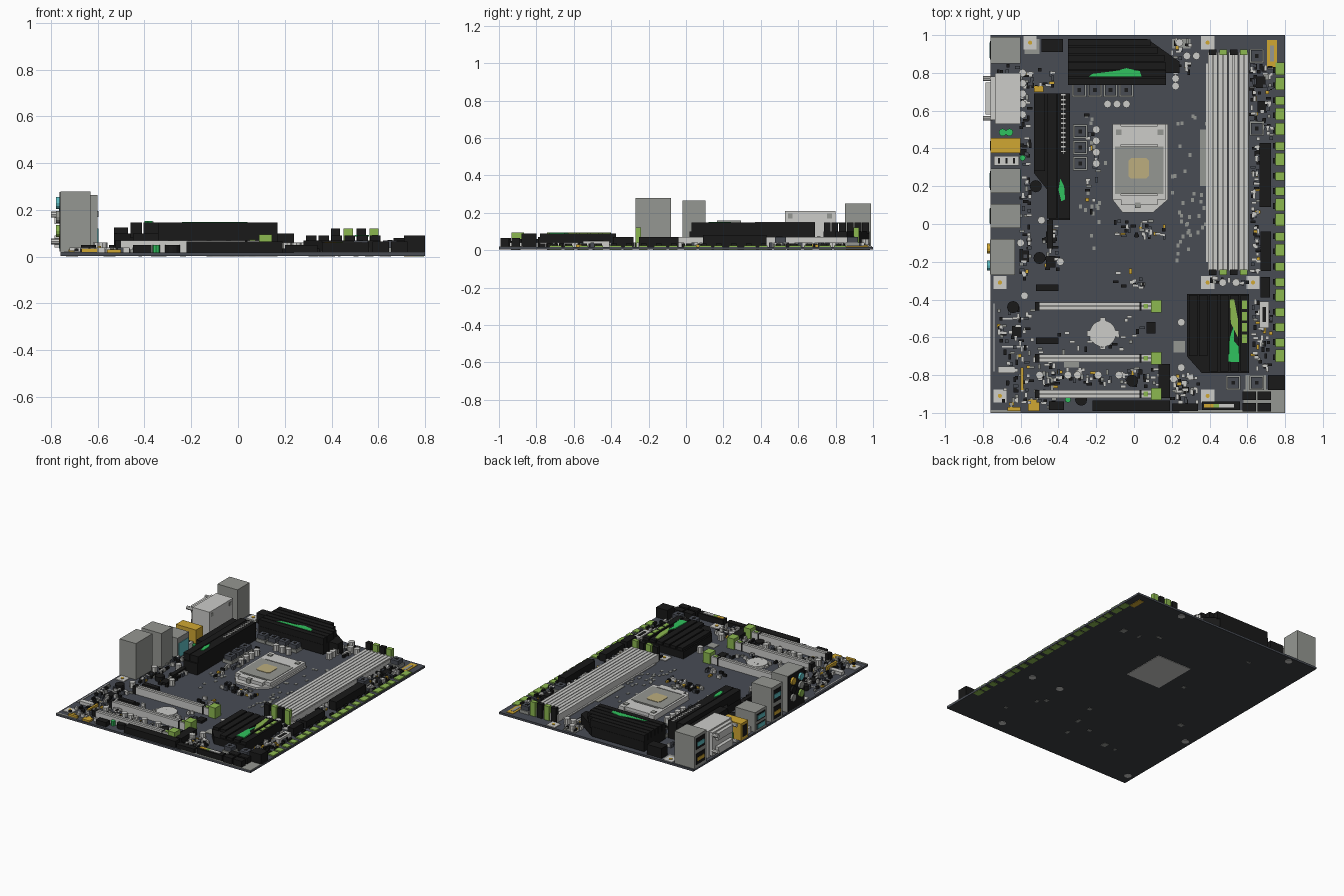
import bpy, bmesh, math, random
from mathutils import Matrix

random.seed(4)
cube = bpy.data.objects.get("Cube")
if cube:
    bpy.data.objects.remove(cube, do_unlink=True)


def material(name, *rgb):
    m = bpy.data.materials.new(name)
    col = [((c / 255 + 0.055) / 1.055) ** 2.4 for c in rgb] + [1]
    m.diffuse_color = col
    m.use_nodes = True
    for n in m.node_tree.nodes:
        if n.type == 'BSDF_PRINCIPLED':
            n.inputs["Base Color"].default_value = col
    return m


slate = material("slate", 72, 76, 84)
charcoal = material("charcoal", 61, 64, 67)
black = material("black", 25, 25, 25)
grey = material("mid grey", 149, 151, 146)
light = material("light grey", 204, 204, 201)
lime = material("lime", 140, 184, 80)
emerald = material("emerald", 48, 194, 94)
gold = material("gold", 208, 167, 50)
teal = material("teal", 95, 190, 195)
tan = material("tan", 188, 174, 126)
T = 0.018  # top of the board


def finish(name, bm, mat):
    me = bpy.data.meshes.new(name)
    bmesh.ops.recalc_face_normals(bm, faces=bm.faces)
    bm.to_mesh(me)
    bm.free()
    me.materials.append(mat)
    ob = bpy.data.objects.new(name, me)
    bpy.context.collection.objects.link(ob)
    return ob


def boxes(name, mat, *items):
    """Each item is x0, x1, y0, y1, top and optionally bottom."""
    bm = bmesh.new()
    for x0, x1, y0, y1, top, *low in items:
        z0 = low[0] if low else T - 0.002
        m = Matrix.Translation(((x0 + x1) / 2, (y0 + y1) / 2, (z0 + top) / 2))
        m = m @ Matrix.Diagonal((x1 - x0, y1 - y0, top - z0, 1))
        bmesh.ops.create_cube(bm, size=1, matrix=m)
    return finish(name, bm, mat)


def around(points, w, d, top, low=T - 0.002):
    return [(x - w / 2, x + w / 2, y - d / 2, y + d / 2, top, low) for x, y in points]


def prism(name, mat, pts, z0, z1):
    bm = bmesh.new()
    face = bm.faces.new([bm.verts.new((x, y, z0)) for x, y in pts])
    up = bmesh.ops.extrude_face_region(bm, geom=[face])["geom"]
    bmesh.ops.translate(bm, vec=(0, 0, z1 - z0), verts=[v for v in up if isinstance(v, bmesh.types.BMVert)])
    return finish(name, bm, mat)


def discs(name, mat, points, r, z0, z1, axis='Z', sides=12):
    bm = bmesh.new()
    turn = Matrix.Rotation(math.pi / 2, 4, 'Y') if axis == 'X' else Matrix()
    for x, y, *z in points:
        m = Matrix.Translation((x, y, z[0] if z else (z0 + z1) / 2)) @ turn
        bmesh.ops.create_cone(bm, cap_ends=True, segments=sides, radius1=r, radius2=r, depth=z1 - z0, matrix=m)
    return finish(name, bm, mat)


# Circuit board, darker underneath
board = boxes("circuit_board", slate, (-.76, .8, -1, 1, T, .003))
board.data.materials.append(charcoal)
for p in board.data.polygons:
    p.material_index = int(p.normal.z < -0.5)
boxes("socket_back_plate", light, (-.11, .17, .13, .46, .004, 0))
boxes("board_edge_trim", grey, (.24, .8, -1, -.985, .021), (.58, .8, -.99, -.875, .021), (-.76, -.6, -.999, -.985, .021),
      (.59, .7, -.875, -.8, .021), (.2, .3, .93, .98, .021), (-.58, -.5, .9, .98, .02))

# Mounting pads
pads = [(-.71, -.31), (-.71, -.91), (.39, -.91), (.39, .96), (-.55, .96), (.39, -.31), (.63, -.31)]
boxes("mounting_pads", light, *around(pads, .07, .07, .023))
discs("mounting_rings", gold, pads, .011, .02, .027)
discs("mounting_pads_below", light, pads, .025, 0, .004)
boxes("underside_joints", grey, *[(x, x + random.uniform(.01, .04), y, y + random.uniform(.01, .05), .004, .001)
      for x, y in [(random.uniform(-.65, .65), random.uniform(-.9, .9)) for i in range(16)]])

# Rear ports
boxes("rear_port_shells", grey, (-.76, -.6, .85, .99, .25), (-.76, -.6, .165, .295, .16),
      (-.76, -.6, -.02, .105, .265), (-.76, -.63, -.27, -.08, .28))
boxes("rear_port_inner_face", teal, (-.602, -.597, .175, .285, .12))
boxes("video_port_body", light, (-.735, -.6, .53, .8, .21), (-.76, -.735, .55, .78, .2, .03))
boxes("video_port_plugs", light, (-.785, -.76, .58, .75, .19, .14), (-.785, -.76, .58, .75, .09, .04))
boxes("video_port_rivets", grey, *[(-.602, -.597, y, y + .025, .195, .17) for y in (.545, .755)])
discs("video_port_screws", light, [(-.775, y, z) for y in (.56, .77) for z in (.065, .18)], .013, 0, .05, 'X', 8)
boxes("digital_port", gold, (-.76, -.6, .375, .455, .14))
boxes("small_video_port", light, (-.74, -.61, .31, .36, .06))
boxes("small_video_port_gaps", black, *around([(-.715, .335), (-.675, .335), (-.635, .335)], .012, .03, .064))
discs("keyboard_port_pins", emerald, [(-.695, .485), (-.66, .485)], .02, T, .07)
discs("status_lights", emerald, [(-.59, .35), (-.35, -.93)], .016, T, .05, sides=8)
boxes("port_openings", black, *[(-.763, -.758, y0, y1, z1, z0) for y0, y1, z0, z1 in [
      (.87, .97, .15, .23), (.87, .97, .04, .12), (.18, .28, .09, .14), (.18, .28, .03, .07),
      (0, .085, .15, .24), (0, .085, .03, .12), (-.268, -.082, .022, .277), (.39, .44, .04, .12)]])
boxes("fast_port_tongues", teal, *[(-.766, -.76, y, y + .08, z + .03, z) for y, z in
      [(.19, .1), (.19, .035), (.003, .18), (.88, .17)]])
boxes("slow_port_tongues", gold, (-.766, -.76, .88, .96, .09, .065), (-.766, -.76, .003, .08, .085, .06))
for name, mat, y, z in [("line_jack", teal, -.22, .23), ("side_jack", grey, -.22, .17), ("front_jack", lime, -.22, .11),
                        ("bass_jack", gold, -.13, .23), ("rear_jack", black, -.13, .17), ("optical_jack", grey, -.13, .11)]:
    discs(name, mat, [(-.768, y, z)], .026, 0, .02, 'X')

# Top heatsink with long ribs
prism("top_heatsink_base", black, [(-.35, .735), (.17, .735), (.17, .8), (.24, .8), (.24, .86), (.07, .98), (-.35, .98)], .03, .1)
for i in range(6):
    y = .737 + i * .041
    end = .17 if y < .85 else .17 - (y - .85) * .9
    boxes("top_heatsink_rib", black, (-.35, end, y, y + .036, .147, .09))
prism("top_heatsink_accent", emerald, [(-.24, .78), (.04, .78), (.03, .81), (-.04, .825), (-.1, .81), (-.22, .795)], .143, .149)

# Left heatsink with ribs and a pale comb
prism("left_heatsink_base", black, [(-.45, .02), (-.34, .02), (-.34, .69), (-.53, .69), (-.53, .27), (-.45, .17)], T, .1)
boxes("left_heatsink_ribs", black, (-.53, -.47, .28, .69, .125, .1), (-.46, -.41, .03, .69, .147, .08),
      (-.405, -.34, .03, .69, .147, .08), (-.46, -.43, -.13, .02, .05))
boxes("left_heatsink_comb", light, (-.377, -.372, .37, .69, .15, .14),
      *[(-.387, -.362, .38 + i * .025, .387 + i * .025, .15, .14) for i in range(13)])
prism("left_heatsink_accent", emerald, [(-.385, .12), (-.365, .13), (-.37, .2), (-.39, .24), (-.4, .18)], .145, .152)

# Lower heatsink with slanted front corner
prism("lower_heatsink_base", black, [(.36, -.79), (.61, -.79), (.61, -.37), (.28, -.37), (.28, -.7)], T, .07)
boxes("lower_heatsink_ribs", black, *[(.29 + i * .055, .335 + i * .055, -.7 if i < 2 else -.78, -.375, .09, .06)
      for i in range(6)])
prism("lower_heatsink_accent", emerald, [(.5, -.73), (.56, -.73), (.555, -.65), (.53, -.62), (.53, -.54), (.505, -.6)], .087, .094)
prism("lower_heatsink_stripe", lime, [(.51, -.52), (.55, -.6), (.55, -.5), (.53, -.4), (.505, -.4)], .087, .094)
boxes("lower_heatsink_dashes", lime, *[(.573, .598, y, y + .045, .094, .087) for y in (-.63, -.57, -.51, -.45)])

# Processor socket
prism("socket_base", light, [(-.06, .06), (.1, .06), (.18, .13), (.18, .53), (-.115, .53), (-.115, .13)], T, .032)
boxes("socket_frame", light, (-.115, -.07, .13, .53, .055), (.125, .17, .13, .53, .055),
      (-.115, .17, .42, .52, .055), (-.07, .125, .1, .15, .055))
boxes("processor_lid", grey, (-.1, .155, .16, .41, .058))
prism("processor_mark", tan, [(-.03, .255), (-.015, .24), (.065, .24), (.08, .255), (.08, .335), (.065, .35), (-.015, .35), (-.03, .335)], .055, .061)
boxes("socket_screws", grey, *around([(-.08, .485), (.14, .485), (.02, .1)], .03, .03, .06))

# Memory slots with latches
for i in range(4):
    x = .417 + i * .055
    boxes("memory_slot", light, (x - .026, x - .002, -.25, .91, .07), (x + .002, x + .024, -.25, .91, .07),
          (x - .026, x + .026, -.25, .91, .062))
    boxes("memory_latch", lime if i % 2 else black, *around([(x, -.255), (x, .91)], .04, .03, .12))
boxes("memory_slot_side", light, (.38, .392, -.2, .85, .024))

# Expansion slots with latches
for y in (-.435, -.71, -.9):
    boxes("expansion_slot", light, (-.51, .09, y - .02, y - .003, .07), (-.51, .09, y + .003, y + .02, .07),
          (-.51, .09, y - .02, y + .02, .06))
    boxes("expansion_latch", lime, (.09, .145, y - .033, y + .033, .095))
    boxes("expansion_slot_lever", lime, (.05, .075, y - .012, y + .012, .074))
    boxes("expansion_slot_ends", black, (-.525, -.5, y - .022, y + .022, .072), (.03, .04, y - .022, y + .022, .072))
boxes("short_slots", black, (-.52, -.4, -.355, -.32, .05), (-.52, -.4, -.635, -.6, .05))

# Coin cell
discs("coin_cell", light, [(-.165, -.58)], .07, T, .035, sides=24)
boxes("coin_cell_clips", light, *around([(-.235, -.58), (-.095, -.58), (-.165, -.65), (-.165, -.51)], .03, .03, .03))

# Power chokes
chokes = [(-.29 + i * .083, .71) for i in range(4)] + [(-.285, .49 - i * .085) for i in range(3)]
chokes += [(.65, .89), (.65, .505), (.525, -.84), (.65, -.84)]
boxes("choke_trays", grey, *around(chokes, .075, .075, .04))
boxes("chokes", slate, *around(chokes, .06, .06, .07))
boxes("choke_dimples", black, *around(chokes, .02, .02, .072))

# Capacitors
caps = [(-.2, .5 - i * .06) for i in range(4)] + [(-.14 + i * .05, .635) for i in range(3)]
caps += [(.22, .81), (.22, .77), (.22, .73), (-.35, -.8), (-.3, -.8), (-.19, -.8), (-.08, -.8), (-.5, -.8)]
caps += [(-.59, .8 - i * .055) for i in range(5)] + [(.25, -.52), (.25, -.76), (.21, -.82), (-.6, -.1), (-.58, -.38)]
caps += [(.28, .89), (.33, .89), (.24, .96), (-.39, -.2), (-.49, .02), (.47, -.31), (.54, -.31)]
discs("capacitors", light, caps, .021, T, .06, sides=8)
discs("dark_capacitors", black, [(-.52, .2), (-.5, -.18), (-.01, -.83), (-.28, -.93), (-.64, -.44)], .032, T, .05)

# Connectors along the edges
boxes("power_connectors", black, (.665, .725, .09, .43, .08), (.67, .725, -.25, -.04, .07), (.67, .72, -.39, -.28, .07),
      (-.49, -.375, .91, .98, .09), (.71, .8, -.88, -.8, .09), (-.22, .19, -.99, -.935, .065), (.13, .19, -.92, -.74, .06),
      (-.45, -.37, -.985, -.94, .05), (.2, .34, -.99, -.95, .05), (.36, .56, -.985, -.94, .06))
boxes("front_headers", black, *around([(x, y) for x in (.61, .69) for y in (-.97, -.91)], .07, .045, .065))
boxes("edge_strip", black, *[(.735, .75, y / 100, y / 100 + .03, .035) for y in range(-72, 82, 8)])
boxes("edge_lights", lime, *[(.75, .796, y / 100, y / 100 + random.choice((.045, .065)), .026, 0) for y in range(-73, 80, 8)])
boxes("gold_connector", gold, (.705, .757, .83, .975, .022))
boxes("gold_connector_core", grey, (.72, .742, .86, .945, .024))
boxes("gold_connector_joint", gold, (.71, .75, .85, .95, .004, 0))
boxes("switch_panel", light, (.665, .715, -.55, -.41, .05), (.45, .53, -.972, -.952, .064))
boxes("switch_panel_window", black, (.68, .7, -.52, -.44, .052))
boxes("switch_panel_light", lime, (.42, .45, -.972, -.952, .064))
boxes("gold_headers", gold, (-.6, -.585, -.88, -.76, .045), (-.56, -.5, -.99, -.93, .03), (-.53, -.48, .7, .73, .04),
      (-.67, -.6, -.99, -.97, .035), (.37, .42, -.972, -.952, .064), (-.44, -.42, .05, .1, .04))

# Sound chip and its trace
boxes("sound_chip_frame", light, (-.7, -.56, -.505, -.497, .022), (-.7, -.56, -.655, -.647, .022), (-.745, -.738, -.78, -.42, .021))
boxes("chips", black, *around([(-.62, -.57), (.09, -.55), (-.44, -.07), (-.44, -.2), (.68, .62), (.67, .75), (-.58, -.17)], .05, .06, .035))
boxes("crystal", light, (-.72, -.63, -.79, -.755, .04))

# Small surface parts and printed flecks: region and count
regions = [(-.6, -.55, -.3, .8, 80), (.62, .73, .45, .85, 70), (-.1, .16, -.07, .02, 35), (-.5, .15, -.86, -.76, 70),
           (-.7, -.4, -.98, -.7, 70), (.2, .3, .8, .97, 25), (.2, .34, -.95, -.8, 50), (-.48, -.4, -.25, 0, 30),
           (.63, .73, -.79, -.4, 50), (-.72, -.52, -.7, -.45, 40), (-.72, -.4, .72, .84, 30), (-.25, -.18, .05, .6, 18),
           (-.1, .05, -.34, -.25, 14), (.625, .66, -.25, .45, 60), (-.5, .1, -.68, -.48, 26), (.4, .6, -.32, -.28, 14)]
kinds = [("tiny_black_parts", black, .035), ("tiny_light_parts", light, .04), ("tiny_grey_parts", grey, .03),
         ("tiny_slate_parts", slate, .04), ("tiny_gold_parts", gold, .03)]
bins = [[] for k in kinds]
for x0, x1, y0, y1, count in regions:
    for i in range(count):
        k = random.choices(range(len(kinds)), (5, 5, 2, 2, 1))[0]
        spot = [(random.uniform(x0, x1), random.uniform(y0, y1))]
        w, d = random.choice([(.014, .028), (.028, .014), (.018, .018)])
        bins[k] += around(spot, w, d, kinds[k][2])
for (name, mat, z), items in zip(kinds, bins):
    boxes(name, mat, *items)
flecks = [(random.choice((.36, .28, -.22, .23)) + random.gauss(0, .03), random.uniform(-.2, .6)) for i in range(60)]
boxes("printed_flecks", grey, *around(flecks, .016, .02, .021))
boxes("printed_patches", grey, (.21, .27, -.68, -.62, .021), (.35, .385, .2, .5, .021), (-.37, -.29, -.76, -.72, .021))
